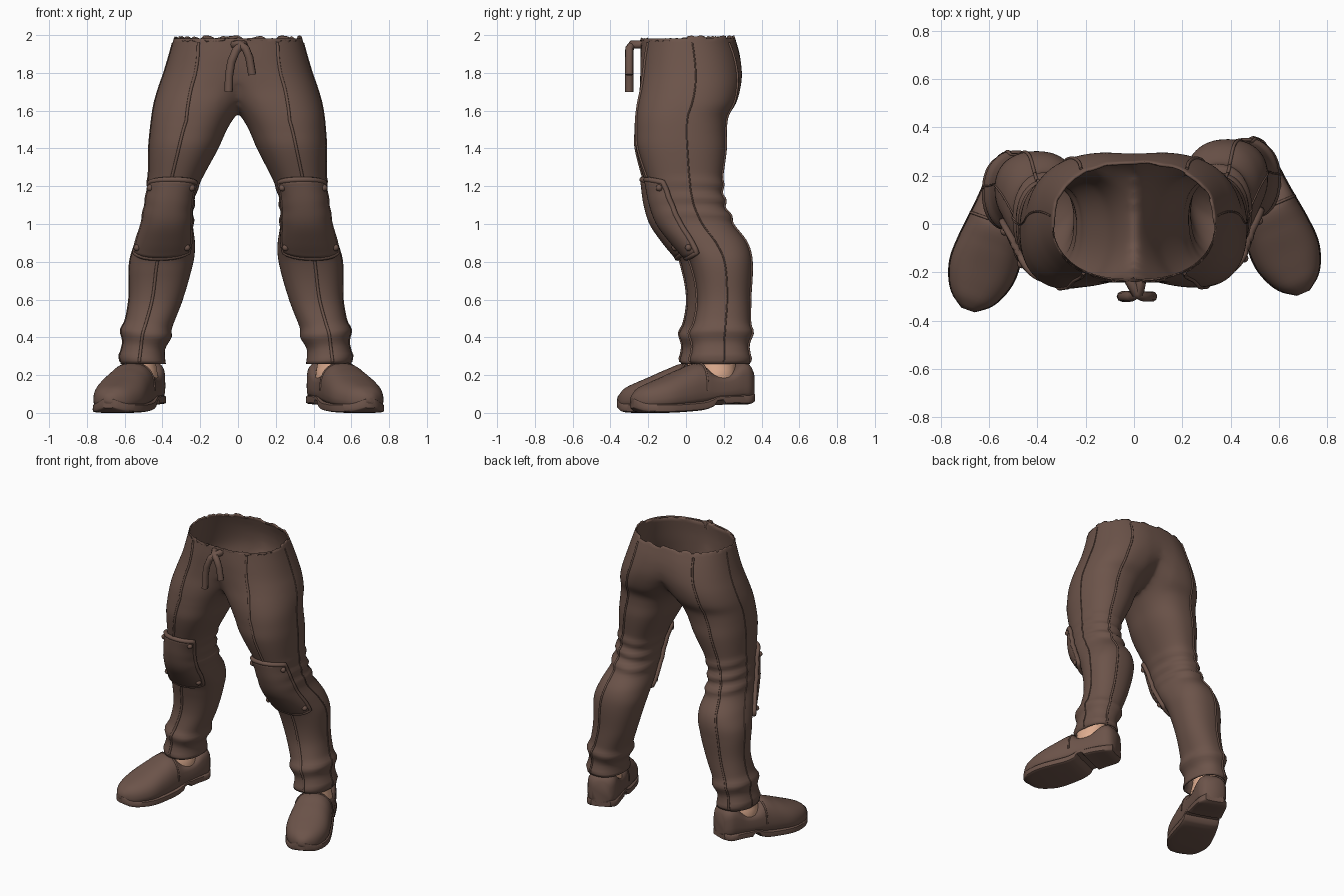
import bpy, bmesh, math, random
from mathutils import Vector

random.seed(4)
cube = bpy.data.objects.get("Cube")
if cube:
    bpy.data.objects.remove(cube, do_unlink=True)


def material(name, colour):
    m = bpy.data.materials.new(name)
    m.use_nodes = True
    m.diffuse_color = colour
    m.node_tree.nodes["Principled BSDF"].inputs["Base Color"].default_value = colour
    return m


BROWN = material("brown cloth", (0.15, 0.088, 0.068, 1))
SKIN = material("skin", (0.74, 0.42, 0.28, 1))

# Leg outline by height: outer x, inner x, front y, back y
LEG = [(.26, .6, .37, .03, .335), (.4, .59, .345, .03, .34), (.6, .555, .27, .06, .342),
       (.8, .552, .215, .02, .35), (.9, .525, .21, -.05, .325), (1, .49, .225, -.12, .25),
       (1.1, .472, .225, -.16, .2), (1.2, .465, .2, -.19, .19), (1.4, .468, .1, -.255, .215),
       (1.5, .462, .057, -.262, .215), (1.57, .455, .016, -.262, .225),
       (1.64, .443, -.04, -.256, .265), (1.72, .42, -.11, -.245, .288),
       (1.8, .392, -.2, -.242, .296), (1.9, .362, -.29, -.242, .285), (2, .335, -.335, -.235, .255)]
# Cloth folds: height, depth, softness
FOLDS = [(.28, .01, .02), (.42, .016, .03), (.35, -.006, .025),
         (1.04, .02, .025), (1.12, .02, .025), (1.2, .012, .025)]
# Shoe outline by distance from the heel: half width, top z, bottom z
SHOE = [(0, .06, .23, .08), (.03, .09, .268, .07), (.08, .102, .268, .07), (.15, .11, .215, .07),
        (.24, .118, .212, .06), (.3, .125, .262, .04), (.4, .137, .232, .03), (.5, .14, .19, .025),
        (.58, .118, .158, .025), (.64, .08, .13, .03), (.68, .025, .09, .05)]


def profile(rows, t):
    """Smooth interpolation through a table sorted by its first column."""
    last = len(rows) - 1
    i = max([j for j in range(last) if rows[j][0] <= t] or [0])
    a, b, p, q = rows[i], rows[i + 1], rows[max(i - 1, 0)], rows[min(i + 2, last)]
    h = b[0] - a[0]
    u = (t - a[0]) / h
    ease = u * u * (3 - 2 * u)
    result = []
    for k in range(1, len(a)):
        m0 = (b[k] - p[k]) / (b[0] - p[0]) * h
        m1 = (q[k] - a[k]) / (q[0] - a[0]) * h
        result.append(a[k] + (b[k] - a[k]) * ease + u * (1 - u) * ((1 - u) * m0 - u * m1))
    return result


def power(v, p):
    return math.copysign(abs(v) ** p, v)


def turn(n):
    return [math.tau * i / n for i in range(n)]


def finish(name, bm, mat, angle=60):
    bmesh.ops.recalc_face_normals(bm, faces=bm.faces)
    mesh = bpy.data.meshes.new(name)
    bm.to_mesh(mesh)
    bm.free()
    mesh.materials.append(mat)
    mesh.shade_smooth()
    mesh.set_sharp_from_angle(angle=math.radians(angle))
    obj = bpy.data.objects.new(name, mesh)
    bpy.context.collection.objects.link(obj)
    return obj


def loft(rings, closed=True, caps=True):
    """Skin a sequence of point rings (or open rows)."""
    bm = bmesh.new()
    rows = [[bm.verts.new(p) for p in ring] for ring in rings]
    n = len(rows[0])
    for low, high in zip(rows, rows[1:]):
        for i in range(n if closed else n - 1):
            j = (i + 1) % n
            bm.faces.new((low[i], low[j], high[j], high[i]))
    if caps:
        bm.faces.new(rows[0])
        bm.faces.new(rows[-1])
    return bm


def tube(name, points, radius, cyclic=False):
    curve = bpy.data.curves.new(name, "CURVE")
    curve.dimensions = "3D"
    curve.bevel_depth = radius
    curve.bevel_resolution = 2
    curve.use_fill_caps = True
    spline = curve.splines.new("POLY")
    spline.points.add(len(points) - 1)
    for sp, p in zip(spline.points, points):
        sp.co = (*p, 1)
    spline.use_cyclic_u = cyclic
    curve.materials.append(BROWN)
    bpy.context.collection.objects.link(bpy.data.objects.new(name, curve))


def solidify(obj, thickness, offset):
    mod = obj.modifiers.new("thickness", "SOLIDIFY")
    mod.thickness, mod.offset = thickness, offset


def leg_point(side, z, a, out=0.0):
    outer, inner, front, back = profile(LEG, z)
    c, s = power(math.cos(a), .88), power(math.sin(a), .88)
    for height, depth, soft in FOLDS:
        weight = .5 + .5 * s if height > .9 else 1
        out += depth * weight * math.exp(-((z - height - .02 * c) / soft) ** 2)
    x = (outer + inner) / 2 + ((outer - inner) / 2 + out) * c
    y = (front + back) / 2 + ((back - front) / 2 + out) * s
    if side < 0:
        # the right leg stands slightly further forward and out
        t = min(max((1.55 - z) / .8, 0), 1)
        x, y = x + .022 * t, y - .052 * t
    return Vector((side * x, y, z))


def shoe_point(side, s, lateral, z):
    angle = math.radians(23 if side > 0 else 19.5)
    hx, hy = (.435, .34) if side > 0 else (.46, .285)
    return Vector((side * (hx + s * math.sin(angle) + lateral * math.cos(angle)),
                   hy - s * math.cos(angle) + lateral * math.sin(angle), z))


def shoe_ring(side, s, w, top, bottom, p_top, p_low, n=32):
    mid = bottom + .35 * (top - bottom)
    ring = []
    for a in turn(n):
        v = math.sin(a)
        z = mid + (top - mid) * power(v, p_top) if v > 0 else mid + (mid - bottom) * power(v, p_low)
        ring.append(shoe_point(side, s, w * power(math.cos(a), .8), z))
    return ring


# Trousers: two lofted legs trimmed at the centre line and welded
STEPS = 96
bm = bmesh.new()
for side in (1, -1):
    heights = [.26 + 1.74 * i / STEPS for i in range(STEPS + 1)]
    leg = loft([[leg_point(side, z, a) for a in turn(96)] for z in heights], caps=False)
    bmesh.ops.bisect_plane(leg, geom=leg.verts[:] + leg.edges[:] + leg.faces[:],
                           plane_co=(0, 0, 0), plane_no=(side, 0, 0), clear_inner=True)
    temp = bpy.data.meshes.new("leg_half")
    leg.to_mesh(temp)
    leg.free()
    bm.from_mesh(temp)
    bpy.data.meshes.remove(temp)
bmesh.ops.remove_doubles(bm, verts=bm.verts, dist=.002)
soft = [v for v in bm.verts if abs(v.co.x) < .1 and 1.48 < v.co.z < 1.98]
for _ in range(10):
    bmesh.ops.smooth_vert(bm, verts=soft, factor=.5, use_axis_x=True, use_axis_y=True, use_axis_z=True)
# Ragged torn waist
for v in bm.verts:
    if v.co.z > 1.995:
        v.co.z -= random.random() * .022 + (.012 if v.co.y < 0 else 0)
solidify(finish("trousers", bm, BROWN, 80), .01, -1)

for side, label in ((1, "left"), (-1, "right")):
    # Leg seams: start angle at the waist, angle further down, radius
    zs = [.27 + 1.69 * i / 90 for i in range(91)]
    for name, waist, lower, radius in (("front", -57, -84, .008), ("side", 3, 5, .004), ("back", 55, 76, .007)):
        angles = [lower + (waist - lower) * min(1, max(0, (z - 1.55) / .4)) for z in zs]
        tube(f"{label}_{name}_seam", [leg_point(side, z, math.radians(a), .001)
                                      for z, a in zip(zs, angles)], radius)

    # Knee pad wrapped around the front and outside of the knee
    def pad_point(u, v, out):
        pu, pv = u * math.sqrt(1 - .22 * v * v), v * math.sqrt(1 - .14 * u * u)
        z = 1.035 + .2 * pv - .015 * (1 - u * u) * (v < 0) * abs(v)
        dome = .016 * (1 - u * u) * (1 - v * v)
        return leg_point(side, z, math.radians(-84 + 58 * pu), out + dome)

    grid = [i / 10 - 1 for i in range(21)]
    pad = finish(label + "_knee_pad", loft([[pad_point(u, v, .008) for u in grid] for v in grid],
                                           closed=False, caps=False), BROWN)
    solidify(pad, .026, 0)
    edge = ([(u, -1) for u in grid[:-1]] + [(1, v) for v in grid[:-1]]
            + [(-u, 1) for u in grid[:-1]] + [(-1, -v) for v in grid[:-1]])
    tube(label + "_knee_pad_rim", [pad_point(u, v, .01) for u, v in edge], .015, True)
    bm = bmesh.new()
    for u in (-.82, .82):
        for v in (-.82, .82):
            made = bmesh.ops.create_uvsphere(bm, u_segments=12, v_segments=8, radius=.018)
            bmesh.ops.translate(bm, verts=made["verts"], vec=pad_point(u, v, .02))
    finish(label + "_knee_rivets", bm, BROWN)

    # Bare ankle between cuff and shoe, widest at the collar
    finish(label + "_ankle", loft([[shoe_point(side, .19 + .1 * math.cos(a), w * math.sin(a), z)
                                    for a in turn(24)]
                                   for z, w in ((.12, .08), (.19, .1), (.23, .094), (.29, .08), (.34, .075))]), SKIN)

    # Shoe upper, sole with heel step, and vamp seam
    upper, sole = [], []
    for i in range(41):
        s = .68 * i / 40
        w, top, low = profile(SHOE, s)
        # the collar is boxy around the ankle, the vamp is domed
        crown = .45 + .45 * min(1, max(0, (s - .24) / .08))
        upper.append(shoe_ring(side, s, w, top, low, crown, .5))
        drop = 0 if .19 < s < .25 else .025
        sole.append(shoe_ring(side, s, w + .004, low + .03, low - drop, .3, .35))
    finish(label + "_shoe", loft(upper), BROWN)
    finish(label + "_sole", loft(sole), BROWN, 40)
    w, top, low = profile(SHOE, .295)
    tube(label + "_shoe_seam", shoe_ring(side, .295, w, top, low, .8, .5)[:17], .006)

# Drawstring with two hanging ends
tube("long_lace", [(.03, -.23, 1.95), (.02, -.285, 1.95), (-.01, -.3, 1.92),
                   (-.035, -.3, 1.86), (-.047, -.3, 1.79), (-.05, -.3, 1.7)], .022)
tube("short_lace", [(-.02, -.23, 1.95), (.01, -.285, 1.95), (.04, -.3, 1.93),
                    (.06, -.3, 1.88), (.075, -.3, 1.79)], .022)
